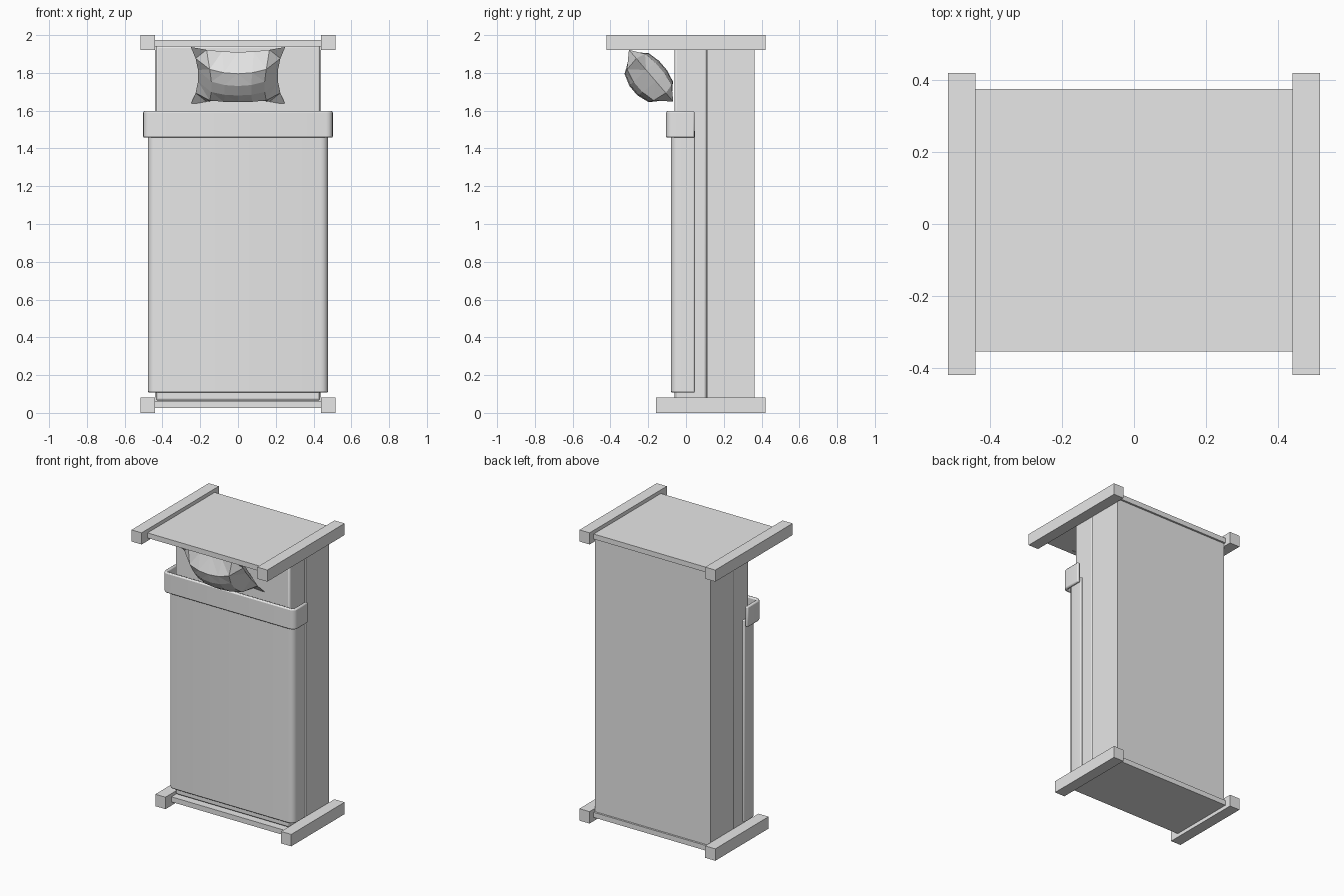
import bpy, bmesh, math
from mathutils import Vector

old = bpy.data.objects.get("Cube")
if old:
    bpy.data.objects.remove(old, do_unlink=True)

grey = bpy.data.materials.new("light_grey")
grey.use_nodes = True
grey.diffuse_color = (0.8, 0.8, 0.8, 1)
grey.node_tree.nodes["Principled BSDF"].inputs["Base Color"].default_value = (0.8, 0.8, 0.8, 1)


def finish(name, bm, bevel=0, segments=2):
    bmesh.ops.recalc_face_normals(bm, faces=bm.faces)
    mesh = bpy.data.meshes.new(name)
    bm.to_mesh(mesh)
    bm.free()
    mesh.materials.append(grey)
    obj = bpy.data.objects.new(name, mesh)
    bpy.context.collection.objects.link(obj)
    if bevel:
        mod = obj.modifiers.new("soft_edges", 'BEVEL')
        mod.width, mod.segments = bevel, segments
        mod.limit_method = 'ANGLE'
        mod.angle_limit = math.radians(40)
        bpy.ops.object.select_all(action='DESELECT')
        obj.select_set(True)
        bpy.context.view_layer.objects.active = obj
        bpy.ops.object.shade_smooth_by_angle(angle=math.radians(35))
    return obj


def box(name, x, y, z, bevel=0):
    bm = bmesh.new()
    bmesh.ops.create_cube(bm, size=1)
    for v in bm.verts:
        v.co = [(a + b) / 2 + c * (b - a) for (a, b), c in zip((x, y, z), v.co)]
    return finish(name, bm, bevel)


def half_outline(w, front, back, r, steps=4):
    """Right half of a rounded U, from the front centre to the back end."""
    pts = [(w - r + r * math.sin(a), front + r - r * math.cos(a))
           for a in (math.pi / 2 * i / steps for i in range(steps + 1))]
    return pts + [(w, back)]


def cover(name, w, front, back, z0, z1, r, thick):
    """Bedding wrapped round the front and sides of the mattress."""
    outer = half_outline(w, front, back, r)
    inner = half_outline(w - thick, front + thick, back, max(r - thick, 0.01))
    outer = [(-x, y) for x, y in reversed(outer)] + outer
    inner = [(-x, y) for x, y in reversed(inner)] + inner
    bm = bmesh.new()
    rings = [[bm.verts.new((x, y, z)) for x, y in line]
             for line, z in ((outer, z0), (outer, z1), (inner, z1), (inner, z0))]
    for a, b in zip(rings, rings[1:] + rings[:1]):
        for i in range(len(a) - 1):
            bm.faces.new((a[i], a[i + 1], b[i + 1], b[i]))
    for end in (0, -1):
        bm.faces.new([ring[end] for ring in rings])
    return finish(name, bm, 0.008)


# Frame: end posts and panels
for side, s in (("left", 1), ("right", -1)):
    x = sorted((s * 0.44, s * 0.517))
    box(f"headboard_post_{side}", x, (-0.42, 0.42), (1.92, 2.0))
    box(f"footboard_post_{side}", x, (-0.16, 0.42), (0, 0.082))
box("headboard_panel", (-0.44, 0.44), (-0.355, 0.375), (1.94, 1.975))
box("footboard_panel", (-0.44, 0.44), (-0.095, 0.375), (0.025, 0.06))
box("bed_base", (-0.44, 0.44), (0.11, 0.362), (0.06, 1.94))

# Bedding
box("mattress", (-0.435, 0.435), (-0.06, 0.11), (0.065, 1.945), 0.012)
cover("blanket", 0.477, -0.08, 0.047, 0.107, 1.5, 0.04, 0.018)
cover("blanket_fold", 0.502, -0.105, 0.045, 1.457, 1.598, 0.035, 0.022)

# Pillow: pinched grid, bulging on both sides, leaning on the headboard
centre = Vector((0, -0.185, 1.785))
along = Vector((0, -0.65, 0.76))
out = Vector((0, -0.76, -0.65))
cols, rows = 6, 5
bm = bmesh.new()
for bulge in (0.125, -0.085):
    grid = []
    for j in range(rows + 1):
        v = 2 * j / rows - 1
        row = []
        for i in range(cols + 1):
            u = 2 * i / cols - 1
            x = u * (0.21 + 0.04 * v * v)
            h = v * (0.165 + 0.035 * u * u)
            t = bulge * ((1 - u * u) * (1 - v * v)) ** 0.5
            row.append(bm.verts.new(centre + Vector((x, 0, 0)) + along * h + out * t))
        grid.append(row)
    for a, b in zip(grid, grid[1:]):
        for i in range(cols):
            bm.faces.new((a[i], a[i + 1], b[i + 1], b[i]))
bmesh.ops.remove_doubles(bm, verts=bm.verts, dist=0.001)
bmesh.ops.triangulate(bm, faces=bm.faces)
finish("pillow", bm)
